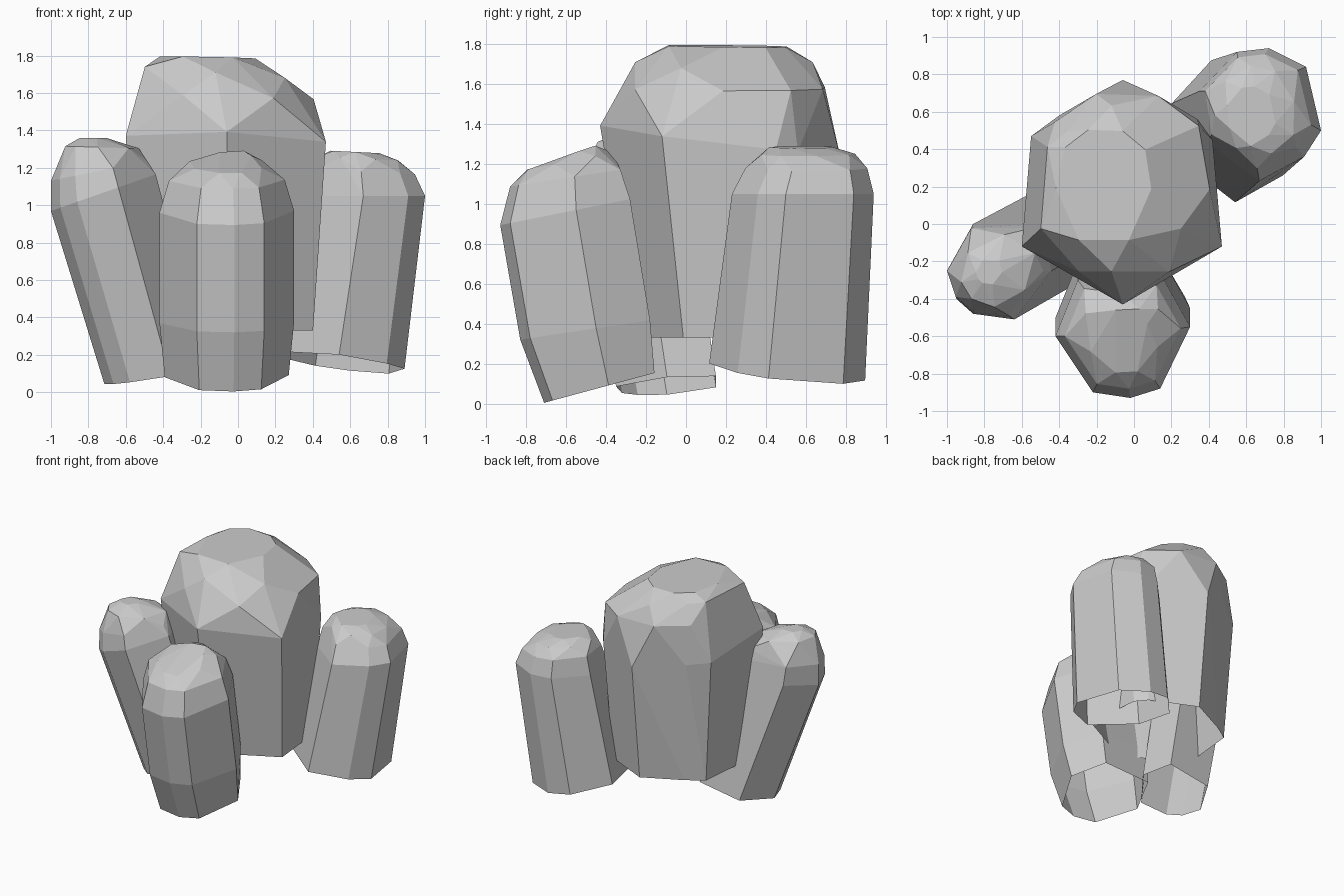
import bpy, bmesh, math


def rock(name, centre, outline, levels):
    """Chiselled column: the hull of one outline repeated at several levels, open below.
    level = (z, shift x, shift y, scale x, scale y, slope x, slope y, staggered)"""
    cx, cy = centre
    n = len(outline)
    bm = bmesh.new()
    base = set()
    for z, dx, dy, sx, sy, kx, ky, stagger in levels:
        for i, (x, y) in enumerate(outline):
            if stagger:
                x2, y2 = outline[(i + 1) % n]
                x, y = (x + x2) / 2, (y + y2) / 2
            px, py = (x - cx) * sx, (y - cy) * sy
            v = bm.verts.new((cx + dx + px, cy + dy + py, z + kx * px + ky * py))
            if z == levels[0][0]:
                base.add(v)
    bmesh.ops.convex_hull(bm, input=bm.verts[:])
    bmesh.ops.recalc_face_normals(bm, faces=bm.faces[:])
    # open underside
    under = [f for f in bm.faces if all(v in base for v in f.verts)]
    bmesh.ops.delete(bm, geom=under, context='FACES')
    loose = [v for v in bm.verts if not v.link_faces]
    bmesh.ops.delete(bm, geom=loose, context='VERTS')
    bmesh.ops.dissolve_limit(bm, angle_limit=math.radians(4),
                             verts=bm.verts[:], edges=bm.edges[:])
    mesh = bpy.data.meshes.new(name)
    bm.to_mesh(mesh)
    bm.free()
    obj = bpy.data.objects.new(name, mesh)
    bpy.context.collection.objects.link(obj)
    return obj


# Tall central boulder
rock("central_rock", (-0.06, 0.17),
     [(-0.6, -0.12), (-0.06, -0.43), (0.47, -0.12), (0.42, 0.45),
      (0.34, 0.56), (-0.06, 0.77), (-0.4, 0.58), (-0.55, 0.47)],
     [(0.33, 0, 0.04, 0.87, 0.77, 0, 0, False),
      (1.32, 0, 0, 1, 1, -0.03, -0.12, False),
      (1.58, 0.01, 0.02, 0.9, 1.0, -0.03, 0, True),
      (1.71, -0.06, 0.02, 0.7, 0.74, -0.08, 0, False),
      (1.79, -0.1, 0.02, 0.5, 0.62, -0.02, -0.01, True)])

# Front column, tilted forward
rock("front_rock", (-0.06, -0.6),
     [(-0.42, -0.6), (-0.22, -0.9), (-0.02, -0.93),
      (0.14, -0.88), (0.3, -0.55), (0.15, -0.28), (-0.3, -0.3)],
     [(0.08, 0, 0.17, 0.92, 0.85, 0, 0.27, False),
      (0.37, 0, 0.1, 1, 1, 0, 0.15, False),
      (0.96, 0, 0, 1, 1, 0, 0.2, False),
      (1.13, 0, 0, 0.86, 0.85, 0, 0.15, False),
      (1.215, 0, 0.02, 0.66, 0.68, 0, 0.2, True),
      (1.255, 0.03, 0.05, 0.28, 0.3, 0.05, 0.35, False)])

# Left column, leaning outwards
rock("left_rock", (-0.74, -0.26),
     [(-1, -0.25), (-0.95, -0.4), (-0.86, -0.48), (-0.64, -0.51),
      (-0.44, -0.25), (-0.5, 0), (-0.86, 0)],
     [(0.085, 0.28, 0.155, 0.98, 0.98, 0.16, 0.06, False),
      (1.06, 0, 0, 1, 1, 0.35, 0, False),
      (1.18, -0.02, 0, 0.92, 0.92, 0.2, 0, False),
      (1.31, 0, 0, 0.78, 0.78, -0.03, 0, True),
      (1.36, -0.04, 0, 0.25, 0.25, 0, 0, False)])

# Right column at the back
rock("right_rock", (0.66, 0.57),
     [(1, 0.5), (0.92, 0.84), (0.72, 0.94), (0.55, 0.92), (0.35, 0.71),
      (0.39, 0.44), (0.67, 0.23), (0.91, 0.36)],
     [(0.165, -0.13, -0.08, 1.06, 1.1, -0.13, -0.1, False),
      (0.63, -0.06, -0.03, 1.02, 1.07, 0, 0, False),
      (1.05, 0, 0, 1, 1, 0, 0, False),
      (1.18, -0.01, 0.02, 0.87, 0.86, -0.05, 0, False),
      (1.25, -0.02, 0.01, 0.72, 0.74, -0.05, 0, True),
      (1.285, -0.04, 0, 0.4, 0.45, -0.05, 0, False)])
